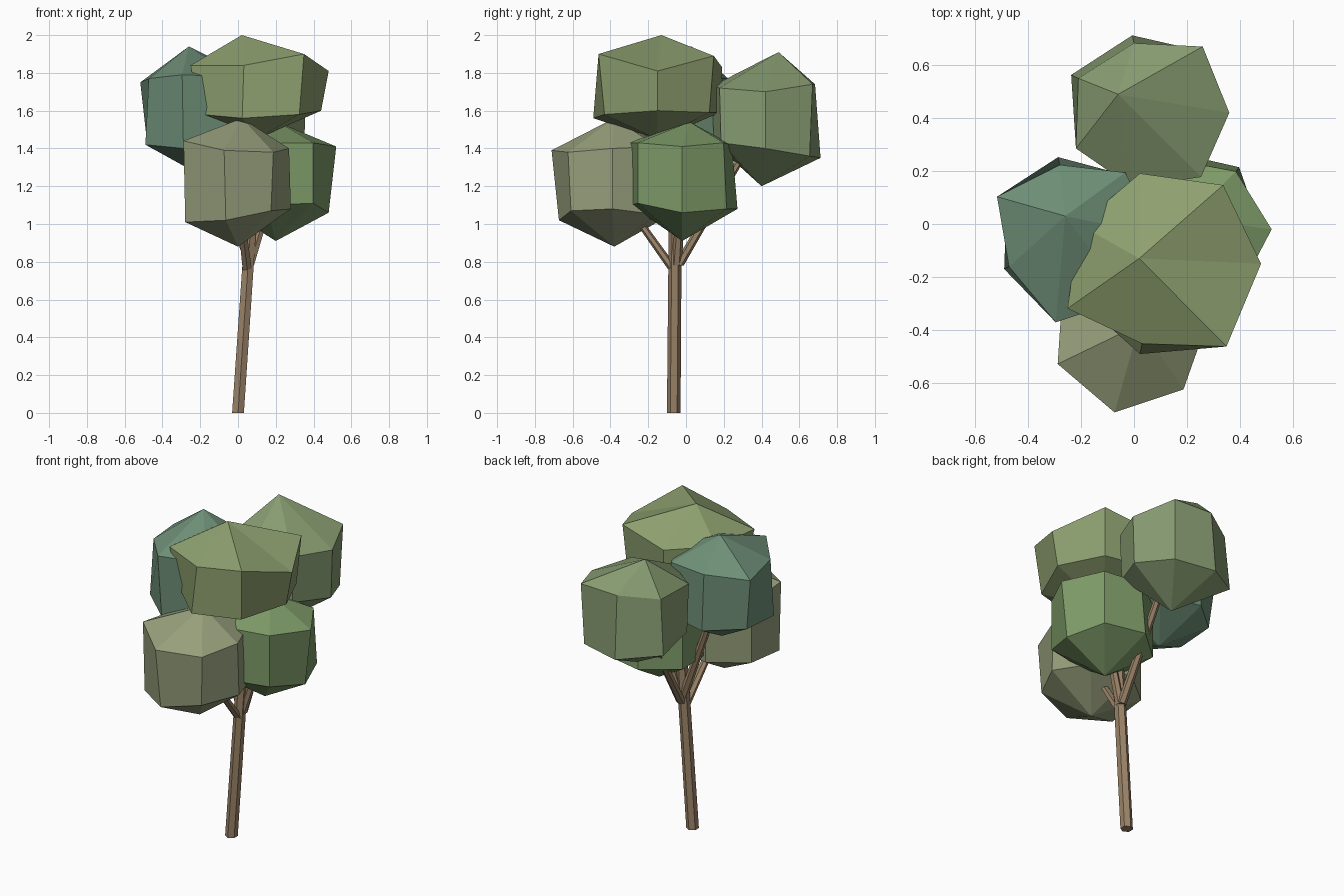
import bpy, bmesh, math
from mathutils import Vector


def material(name, rgb):
    m = bpy.data.materials.new(name)
    m.diffuse_color = (*rgb, 1)
    return m


def finish(name, bm, mat):
    bmesh.ops.recalc_face_normals(bm, faces=bm.faces)
    me = bpy.data.meshes.new(name)
    bm.to_mesh(me)
    bm.free()
    me.materials.append(mat)
    bpy.context.collection.objects.link(bpy.data.objects.new(name, me))


def loft(bm, rings):
    for a, b in zip(rings, rings[1:]):
        n = len(a)
        for i in range(n):
            bm.faces.new((a[i], a[(i + 1) % n], b[(i + 1) % n], b[i]))


def limb(name, start, end, r0, r1, mat, sides=6):
    """Tapered limb whose end cuts stay horizontal."""
    bm = bmesh.new()
    rings = []
    for p, r in ((start, r0), (end, r1)):
        angles = [math.pi / 2 + math.tau * i / sides for i in range(sides)]
        rings.append([bm.verts.new((p[0] + r * math.cos(t), p[1] + r * math.sin(t), p[2]))
                      for t in angles])
    loft(bm, rings)
    bm.faces.new(rings[0])
    bm.faces.new(rings[1])
    finish(name, bm, mat)


def clump(name, centre, top, bottom, upper, lower, upper_z, lower_z, mat):
    """Seven-sided faceted leaf ball: top point, two uneven rings, bottom point."""
    bm = bmesh.new()
    rings = []
    for radii, heights in ((lower, lower_z), (upper, upper_z)):
        rings.append([bm.verts.new((centre[0] + r * math.cos(math.tau * i / 7),
                                    centre[1] + r * math.sin(math.tau * i / 7), z))
                      for i, (r, z) in enumerate(zip(radii, heights))])
    loft(bm, rings)
    for ring, tip in zip(rings, (bottom, top)):
        v = bm.verts.new(tip)
        for i in range(7):
            bm.faces.new((ring[i], ring[(i + 1) % 7], v))
    finish(name, bm, mat)


bark = material("bark", (0.33, 0.23, 0.14))

# Leaning trunk and the branches into the leaf clumps
limb("trunk", (0, -0.065, 0), (0.085, -0.055, 1.25), 0.036, 0.034, bark)
limb("branch_front", (0.05, -0.06, 0.75), (0.0, -0.36, 1.17), 0.028, 0.02, bark)
limb("branch_right", (0.06, -0.05, 0.78), (0.19, -0.02, 1.2), 0.028, 0.02, bark)
limb("branch_back", (0.06, -0.04, 0.78), (0.06, 0.38, 1.5), 0.028, 0.02, bark)
limb("branch_left", (0.06, -0.05, 0.80), (-0.2, -0.03, 1.5), 0.028, 0.02, bark)

# Leaf clumps
clump("leaves_top", (0.1, -0.15), (0.02, -0.13, 2.0), (0.1, -0.15, 1.45),
      (.38, .38, .35, .34, .39, .31, .40), (.34, .35, .34, .33, .33, .35, .36),
      (1.81, 1.89, 1.83, 1.84, 1.84, 1.84, 1.90),
      (1.60, 1.59, 1.59, 1.58, 1.58, 1.56, 1.58),
      material("leaf_top", (0.27, 0.35, 0.16)))
clump("leaves_left", (-0.22, -0.04), (-0.26, 0.03, 1.94), (-0.22, -0.04, 1.27),
      (.30, .30, .27, .33, .28, .34, .31), (.30, .29, .30, .29, .30, .31, .30),
      (1.77, 1.77, 1.77, 1.75, 1.77, 1.79, 1.78),
      (1.42, 1.43, 1.43, 1.43, 1.42, 1.40, 1.42),
      material("leaf_left", (0.16, 0.28, 0.19)))
clump("leaves_back", (0.06, 0.42), (-0.06, 0.49, 1.91), (0.06, 0.40, 1.20),
      (.30, .32, .27, .30, .31, .29, .31), (.29, .30, .30, .33, .30, .28, .30),
      (1.70, 1.74, 1.74, 1.72, 1.72, 1.73, 1.72),
      (1.40, 1.36, 1.35, 1.38, 1.42, 1.43, 1.43),
      material("leaf_back", (0.25, 0.34, 0.17)))
clump("leaves_front", (0.0, -0.39), (0.02, -0.38, 1.56), (0.0, -0.38, 0.88),
      (.27, .30, .30, .30, .32, .33, .30), (.28, .30, .30, .30, .31, .29, .28),
      (1.40, 1.41, 1.41, 1.41, 1.44, 1.39, 1.38),
      (1.08, 1.05, 1.04, 1.03, 1.01, 1.02, 1.07),
      material("leaf_front", (0.31, 0.35, 0.20)))
clump("leaves_right", (0.21, -0.02), (0.21, 0.02, 1.54), (0.20, -0.02, 0.91),
      (.31, .28, .27, .29, .29, .29, .30), (.27, .30, .30, .29, .29, .28, .30),
      (1.41, 1.43, 1.42, 1.41, 1.42, 1.43, 1.43),
      (1.06, 1.08, 1.08, 1.07, 1.08, 1.10, 1.11),
      material("leaf_right", (0.21, 0.33, 0.14)))
